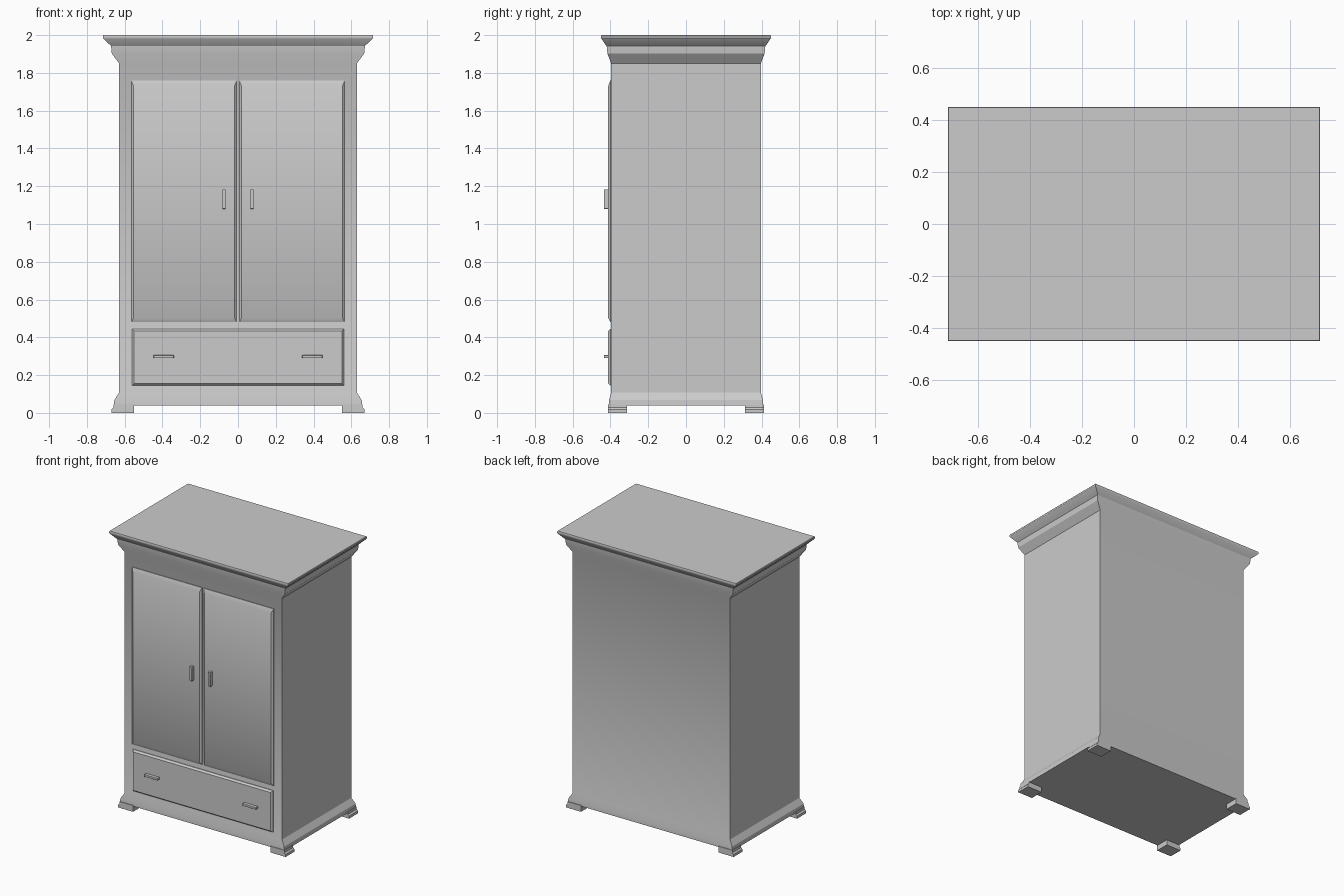
import bpy, bmesh

if "Cube" in bpy.data.objects:
    bpy.data.objects.remove(bpy.data.objects["Cube"])


def finish(name, bm, angle=0.5):
    bmesh.ops.recalc_face_normals(bm, faces=bm.faces[:])
    me = bpy.data.meshes.new(name)
    bm.to_mesh(me)
    bm.free()
    ob = bpy.data.objects.new(name, me)
    bpy.context.collection.objects.link(ob)
    bpy.ops.object.select_all(action='DESELECT')
    ob.select_set(True)
    bpy.context.view_layer.objects.active = ob
    bpy.ops.object.shade_smooth_by_angle(angle=angle)
    return ob


def loft(name, rings):
    """Closed skin through a list of four-cornered rings."""
    bm = bmesh.new()
    loops = [[bm.verts.new(p) for p in ring] for ring in rings]
    for a, b in zip(loops, loops[1:]):
        for i in range(4):
            j = (i + 1) % 4
            bm.faces.new((a[i], a[j], b[j], b[i]))
    bm.faces.new(loops[0])
    bm.faces.new(loops[-1])
    return finish(name, bm)


def ring_z(x0, x1, y0, y1, z):
    return [(x0, y0, z), (x1, y0, z), (x1, y1, z), (x0, y1, z)]


def ring_y(x0, x1, z0, z1, y):
    return [(x0, y, z0), (x1, y, z0), (x1, y, z1), (x0, y, z1)]


def panel(name, x0, x1, z0, z1, front, side, bottom, top):
    """Raised panel on the front with sloping margins."""
    loft(name, [
        ring_y(x0, x1, z0, z1, -0.38),
        ring_y(x0, x1, z0, z1, -0.401),
        ring_y(x0 + side, x1 - side, z0 + bottom, z1 - top, front)])


def box(name, x0, x1, y0, y1, z0, z1, bevel=0.0):
    ob = loft(name, [ring_z(x0, x1, y0, y1, z0), ring_z(x0, x1, y0, y1, z1)])
    if bevel:
        m = ob.modifiers.new("soft_edges", 'BEVEL')
        m.width = bevel
        m.segments = 2
    return ob


# Carcass with flared plinth and stepped cornice: (z, half width, half depth)
profile = [
    (0.038, 0.657, 0.409), (0.068, 0.655, 0.408), (0.108, 0.629, 0.396),
    (1.85, 0.629, 0.396), (1.902, 0.668, 0.416), (1.942, 0.672, 0.420),
    (1.952, 0.682, 0.428), (1.980, 0.712, 0.447), (1.986, 0.716, 0.450),
    (1.996, 0.716, 0.450), (2.0, 0.713, 0.448)]
loft("cabinet_body", [ring_z(-w, w, -d, d, z) for z, w, d in profile])

# Doors and drawer front
panel("left_door", -0.565, -0.007, 0.48, 1.76, -0.412, 0.012, 0.022, 0.03)
panel("right_door", 0.007, 0.565, 0.48, 1.76, -0.412, 0.012, 0.022, 0.03)
panel("drawer_front", -0.56, 0.56, 0.145, 0.445, -0.412, 0.01, 0.01, 0.012)

# Feet and handles, one set per side
for s, side in ((-1, "left"), (1, "right")):
    for t, end in ((-1, "front"), (1, "back")):
        x = sorted((s * 0.55, s * 0.67))
        y = sorted((t * 0.312, t * 0.413))
        xi = sorted((s * 0.55, s * 0.66))
        loft(f"{end}_{side}_foot", [
            ring_z(*x, *y, 0.0), ring_z(*x, *y, 0.018),
            ring_z(*xi, *y, 0.028), ring_z(*xi, *y, 0.045)])
    x = sorted((s * 0.065, s * 0.083))
    box(f"{side}_door_handle", *x, -0.435, -0.405, 1.08, 1.183, 0.002)
    x = sorted((s * 0.34, s * 0.447))
    box(f"{side}_drawer_handle", *x, -0.435, -0.405, 0.290, 0.306, 0.002)
